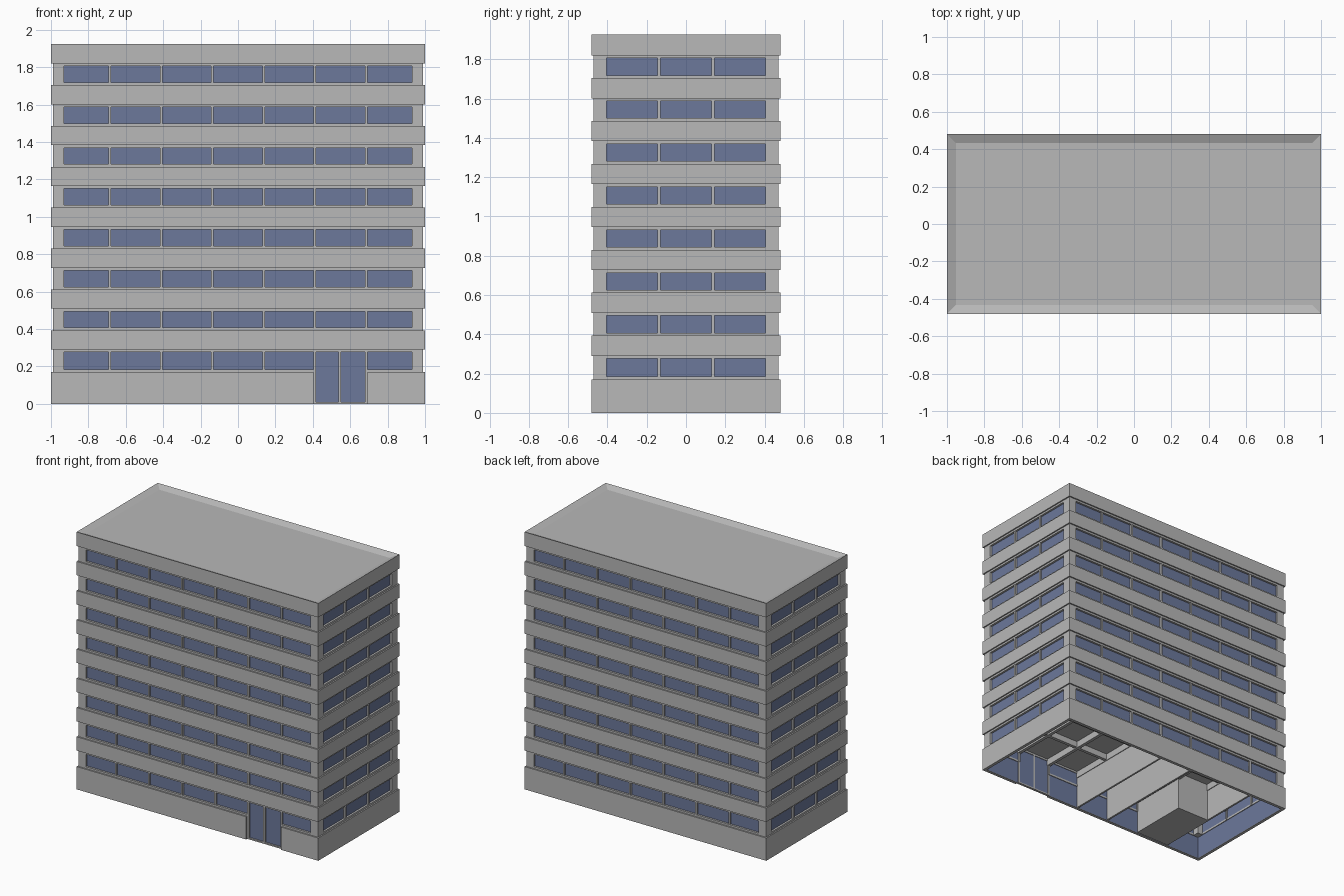
import bpy
import bmesh
from mathutils import Matrix, Vector

if "Cube" in bpy.data.objects:
    bpy.data.objects.remove(bpy.data.objects["Cube"])


def material(name, color):
    m = bpy.data.materials.new(name)
    m.use_nodes = True
    m.diffuse_color = color
    m.node_tree.nodes["Principled BSDF"].inputs["Base Color"].default_value = color
    return m


concrete = material("concrete grey", (0.48, 0.48, 0.48, 1))
glass_blue = material("window blue", (0.15, 0.19, 0.33, 1))

# Main dimensions
FLOORS = 8
PITCH = 0.2186
BAND_X, BAND_Y = 1.0, 0.48       # projecting bands
WALL_X, WALL_Y = 0.99, 0.47      # window frames
GLASS_X, GLASS_Y = 0.975, 0.455  # glass skin
OPEN_X, OPEN_Y = 0.93, 0.405     # extent of the window strips
BASE_TOP, BAND_LOW, BAND_TOP = 0.17, 0.29, 0.393
SILL = 0.014
FRONT_MULLIONS = [0.274 * (i - 2.5) for i in range(6)]
SIDE_MULLIONS = [-0.137, 0.137]
DOOR_L, DOOR_R = FRONT_MULLIONS[4], FRONT_MULLIONS[5]
HALF = 0.007


def add_box(bm, x0, x1, y0, y1, z0, z1):
    center = Vector(((x0 + x1) / 2, (y0 + y1) / 2, (z0 + z1) / 2))
    size = Matrix.Diagonal((x1 - x0, y1 - y0, z1 - z0, 1))
    return bmesh.ops.create_cube(bm, size=1, matrix=Matrix.Translation(center) @ size)["verts"]


def finish(name, bm, mat):
    bmesh.ops.recalc_face_normals(bm, faces=bm.faces)
    mesh = bpy.data.meshes.new(name)
    bm.to_mesh(mesh)
    bm.free()
    mesh.materials.append(mat)
    obj = bpy.data.objects.new(name, mesh)
    bpy.context.collection.objects.link(obj)
    return obj


def add_ring(bm, ox, oy, ix, iy, z0, z1, gap=None):
    """Four walls around the plan, with an optional gap in the front one."""
    add_box(bm, -ox, ox, iy, oy, z0, z1)
    for s in (-1, 1):
        xs = sorted((s * ix, s * ox))
        add_box(bm, *xs, -iy, iy, z0, z1)
    spans = [(-ox, gap[0]), (gap[1], ox)] if gap else [(-ox, ox)]
    for a, b in spans:
        add_box(bm, a, b, -oy, -iy, z0, z1)


# Ground floor plinth, open at the door
door_gap = (DOOR_L - HALF, DOOR_R + HALF)
bm = bmesh.new()
add_ring(bm, BAND_X, BAND_Y, GLASS_X + 0.002, GLASS_Y + 0.002, 0, BASE_TOP, door_gap)
finish("base_wall", bm, concrete)

# Projecting floor bands
for i in range(FLOORS - 1):
    bm = bmesh.new()
    z = i * PITCH
    add_box(bm, -BAND_X, BAND_X, -BAND_Y, BAND_Y, BAND_LOW + z, BAND_TOP + z)
    finish(f"floor_band_{i + 1}", bm, concrete)

# Roof with a shallow sunken deck
bm = bmesh.new()
z = (FLOORS - 1) * PITCH
add_box(bm, -BAND_X, BAND_X, -BAND_Y, BAND_Y, BAND_LOW + z, BAND_TOP + z + 0.002)
deck = max(bm.faces, key=lambda f: f.calc_center_median().z)
bmesh.ops.inset_region(bm, faces=[deck], thickness=0.068)
bmesh.ops.translate(bm, verts=deck.verts, vec=(0, 0, -0.02))
finish("roof", bm, concrete)

# Glass skin behind the frames
bm = bmesh.new()
add_box(bm, -GLASS_X, GLASS_X, -GLASS_Y, GLASS_Y, 0.002, BAND_LOW + z)
caps = [f for f in bm.faces if abs(f.normal.z) > 0.5]
bmesh.ops.delete(bm, geom=caps, context="FACES_ONLY")
finish("window_glass", bm, glass_blue)

# Window frames: sill, lintel, corner posts and mullions on each floor
for i in range(FLOORS):
    bm = bmesh.new()
    low = BASE_TOP if i == 0 else BAND_TOP + (i - 1) * PITCH
    high = BAND_LOW + i * PITCH
    rim = (WALL_X, WALL_Y, GLASS_X - 0.005, GLASS_Y - 0.005)
    add_ring(bm, *rim, low, low + SILL, door_gap if i == 0 else None)
    add_ring(bm, *rim, high - SILL, high)
    for sx in (-1, 1):
        for sy in (-1, 1):
            xs = sorted((sx * OPEN_X, sx * WALL_X))
            ys = sorted((sy * OPEN_Y, sy * WALL_Y))
            add_box(bm, *xs, *ys, low, high)
    for x in FRONT_MULLIONS:
        for s in (-1, 1):
            ys = sorted((s * (GLASS_Y - 0.01), s * (WALL_Y - 0.002)))
            add_box(bm, x - HALF, x + HALF, *ys, low, high)
    for y in SIDE_MULLIONS:
        for s in (-1, 1):
            xs = sorted((s * (GLASS_X - 0.01), s * (WALL_X - 0.002)))
            add_box(bm, *xs, y - HALF, y + HALF, low, high)
    finish(f"window_frame_{i + 1}", bm, concrete)

# Entrance door frame
bm = bmesh.new()
door_y = (-WALL_Y + 0.002, -GLASS_Y + 0.005)
for x in (DOOR_L, (DOOR_L + DOOR_R) / 2 - 0.005, DOOR_R):
    add_box(bm, x - HALF, x + HALF, *door_y, 0, BAND_LOW - SILL)
add_box(bm, DOOR_L, DOOR_R, *door_y, 0, 0.01)
finish("door_frame", bm, concrete)

# Ground floor partitions and stair core
bm = bmesh.new()
for k in (0, 2, 3):
    x = FRONT_MULLIONS[k]
    add_box(bm, x - HALF, x + HALF, -GLASS_Y, GLASS_Y, 0.002, BAND_LOW)
finish("partition_walls", bm, concrete)
bm = bmesh.new()
add_box(bm, FRONT_MULLIONS[0], FRONT_MULLIONS[1], -GLASS_Y + 0.002, 0, 0.002, BAND_LOW)
finish("stair_core", bm, concrete)

# Ceiling beams
bm = bmesh.new()
for x in FRONT_MULLIONS:
    add_box(bm, x - 0.012, x + 0.012, -GLASS_Y, GLASS_Y, BAND_LOW - 0.05, BAND_LOW)
for y in SIDE_MULLIONS:
    add_box(bm, -GLASS_X, GLASS_X, y - 0.012, y + 0.012, BAND_LOW - 0.045, BAND_LOW)
finish("ceiling_beams", bm, concrete)
